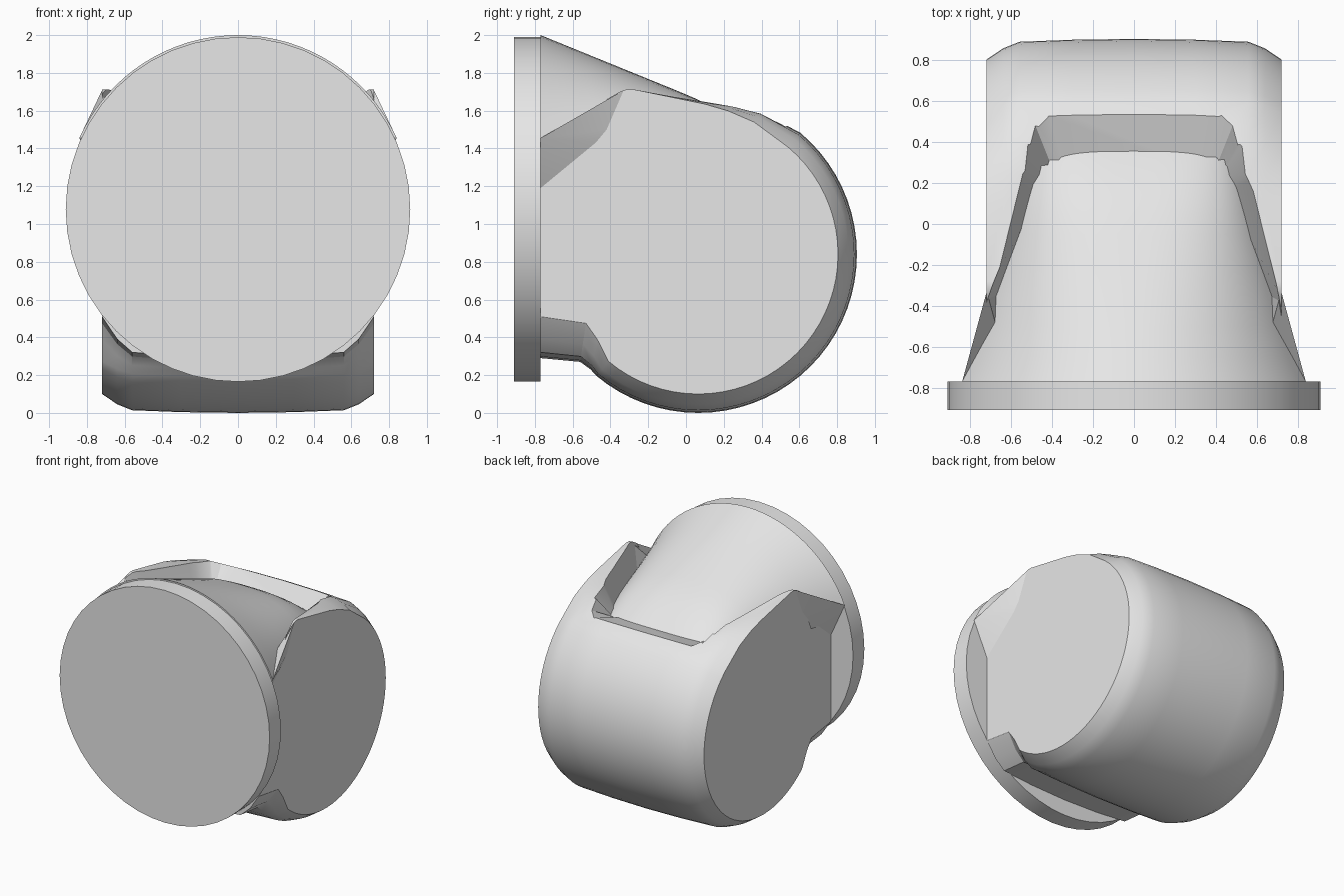
import bpy, bmesh
from math import sin, cos, radians
from mathutils import Vector

cube = bpy.data.objects.get("Cube")
if cube:
    bpy.data.objects.remove(cube)

grey = bpy.data.materials.new("light_grey")
grey.use_nodes = True
grey.diffuse_color = (0.8, 0.8, 0.8, 1)
grey.node_tree.nodes["Principled BSDF"].inputs["Base Color"].default_value = (0.8, 0.8, 0.8, 1)


def make_object(name, bm):
    bmesh.ops.recalc_face_normals(bm, faces=bm.faces)
    mesh = bpy.data.meshes.new(name)
    bm.to_mesh(mesh)
    bm.free()
    mesh.materials.append(grey)
    obj = bpy.data.objects.new(name, mesh)
    bpy.context.collection.objects.link(obj)
    return obj


def loft(name, rings, strip_caps=False):
    """Skin a list of equal closed rings and cap both ends."""
    bm = bmesh.new()
    rows = [[bm.verts.new(p) for p in ring] for ring in rings]
    n = len(rows[0])
    for a, b in zip(rows, rows[1:]):
        for i in range(n):
            j = (i + 1) % n
            bm.faces.new((a[i], a[j], b[j], b[i]))
    for row in (rows[0], rows[-1]):
        if strip_caps:
            for i in range(n // 2 - 1):
                bm.faces.new((row[i], row[i + 1], row[-i - 2], row[-i - 1]))
        else:
            bm.faces.new(row)
    return make_object(name, bm)


def smooth(obj, angle):
    bpy.ops.object.select_all(action='DESELECT')
    obj.select_set(True)
    bpy.context.view_layer.objects.active = obj
    bpy.ops.object.shade_smooth_by_angle(angle=radians(angle))


# Body: rounded side profile, blended from full outline to inset side face
def profile(radius, top, neck):
    arc = [(0.065 + radius * cos(radians(a)), 0.84 + radius * sin(radians(a)))
           for a in range(50, -131, -5)]
    ear = [(-0.77, 1.46), (-0.35, 1.70), (-0.315, 1.713), (-0.28, 1.713)]
    return [Vector(p) for p in ear + top + arc + neck]


outer = profile(0.84, [(0.1, 1.65), (0.25, 1.625), (0.40, 1.59)],
                [(-0.505, 0.23), (-0.56, 0.27), (-0.77, 0.29)])
inner = profile(0.74, [(0.1, 1.635), (0.22, 1.60), (0.36, 1.54)],
                [(-0.47, 0.39), (-0.53, 0.475), (-0.77, 0.51)])
sections = [(0, 0), (0.3, 0.04), (0.56, 0.14), (0.64, 0.46), (0.72, 1)]
sections = [(-x, t) for x, t in sections[:0:-1]] + sections
body = loft("body", [[(x, *o.lerp(i, t)) for o, i in zip(outer, inner)]
                     for x, t in sections])

# Pocket cutter: sloped walls between a base line and a rim line
stations = [((0.84, -0.95, 1.36), (0.90, -0.95, 1.40)),
            ((0.66, -0.35, 1.42), (0.705, -0.33, 1.72)),
            ((0.48, 0.18, 1.42), (0.55, 0.25, 1.64)),
            ((0.45, 0.28, 1.43), (0.525, 0.40, 1.60)),
            ((0.42, 0.325, 1.45), (0.49, 0.50, 1.55)),
            ((0.36, 0.34, 1.46), (0.42, 0.54, 1.52))]
rings = []
for base, rim in stations:
    low = Vector(base).lerp(Vector(rim), -0.4)
    high = Vector(base).lerp(Vector(rim), 1.3)
    right = [low, high, Vector((high.x, high.y, 2.2))]
    rings.append(right + [Vector((-p.x, p.y, p.z)) for p in reversed(right)])
cutter = loft("pocket_cutter", rings, strip_caps=True)
cutter.hide_render = True
cutter.hide_viewport = True
cut = body.modifiers.new("pocket", 'BOOLEAN')
cut.operation = 'DIFFERENCE'
cut.solver = 'EXACT'
cut.object = cutter
bpy.context.view_layer.objects.active = body
bpy.ops.object.modifier_apply(modifier=cut.name)
bpy.data.objects.remove(cutter)
smooth(body, 28)

# Barrel: upper shell tapering from a round front to a flatter back
rings = []
for y in (-0.77, -0.65, -0.5, -0.35, -0.2, -0.05, 0.05, 0.15, 0.25, 0.34, 0.45, 0.55):
    t = (y + 0.77) / 1.11
    width = 0.92 - 0.37 * t
    height = 0.92 - 0.452 * t - 0.6 * max(0, y) ** 2
    power = 2 / (2 + 1.3 * t * t)
    start = 24 + 7 * min(1, t * 5)
    ring = []
    for k in range(33):
        a = radians(start + (180 - 2 * start) * k / 32)
        side = 1 if cos(a) > 0 else -1
        ring.append((side * width * abs(cos(a)) ** power, y, 1.08 + height * sin(a) ** power))
    rings.append(ring)
smooth(loft("barrel", rings), 30)

# Flared ear tips joining the body to the flange
for name, s in (("left_ear", 1), ("right_ear", -1)):
    bm = bmesh.new()
    for x, y, z in ((0.84, -0.77, 1.455), (0.72, -0.77, 1.19), (0.72, -0.42, 1.50),
                    (0.72, -0.33, 1.708), (0.66, -0.33, 1.42), (0.60, -0.77, 1.25)):
        bm.verts.new((s * x, y, z))
    bmesh.ops.convex_hull(bm, input=bm.verts)
    smooth(make_object(name, bm), 25)

# Front flange disc
bpy.ops.mesh.primitive_cylinder_add(vertices=48, radius=0.912, depth=0.14,
                                    location=(0, -0.84, 1.077),
                                    rotation=(radians(90), 0, 0))
flange = bpy.context.object
flange.name = "flange"
flange.data.materials.append(grey)
smooth(flange, 30)
